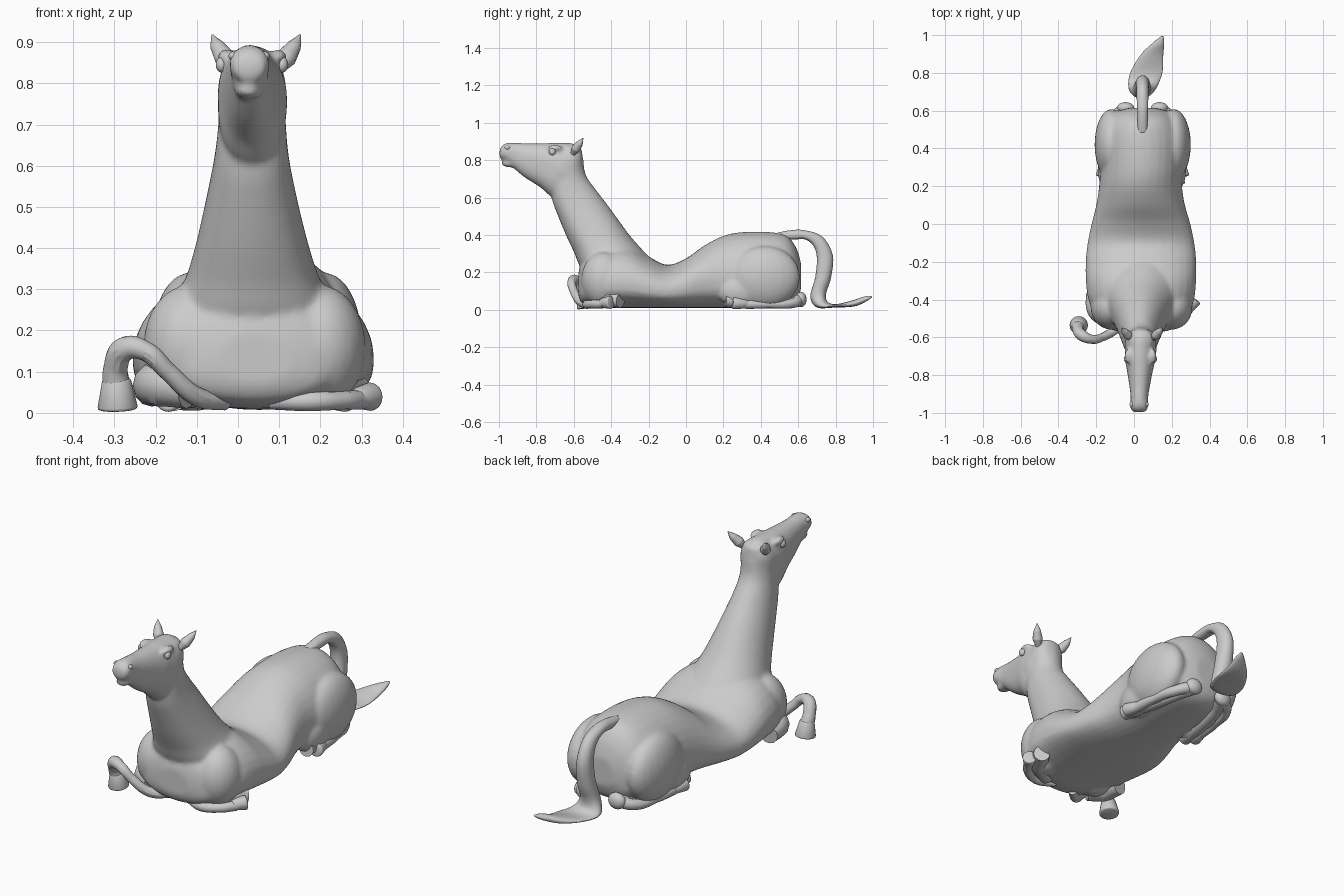
import bpy, bmesh
from math import sin, cos, pi
from mathutils import Vector, Matrix

if "Cube" in bpy.data.objects:
    bpy.data.objects.remove(bpy.data.objects["Cube"])


def finish(name, bm):
    bmesh.ops.recalc_face_normals(bm, faces=bm.faces)
    me = bpy.data.meshes.new(name)
    bm.to_mesh(me)
    bm.free()
    me.shade_smooth()
    ob = bpy.data.objects.new(name, me)
    bpy.context.collection.objects.link(ob)
    return ob


def catmull(rows, steps=5):
    out = []
    for i in range(len(rows) - 1):
        a, b, c, d = (rows[max(0, min(len(rows) - 1, i + k))] for k in (-1, 0, 1, 2))
        for s in range(steps):
            t = s / steps
            out.append([0.5 * (2*q + (r-p)*t + (2*p-5*q+4*r-w)*t*t + (3*q-p-3*r+w)*t**3)
                        for p, q, r, w in zip(a, b, c, d)])
    return out + [list(rows[-1])]


def loft(name, rows, mid=0.5, n=32):
    """rows: x centre, lower y, z, upper y, z, half width; mid = height of widest point"""
    bm = bmesh.new()
    rings = []
    for cx, y1, z1, y2, z2, hw in catmull(rows):
        lo, hi = Vector((cx, y1, z1)), Vector((cx, y2, z2))
        c, ring = lo.lerp(hi, mid), []
        for k in range(n):
            a = 2 * pi * k / n
            s = sin(a)
            v = (hi - c) * s if s > 0 else (lo - c) * abs(s) ** 0.8 * -s ** 0 * -1
            if s <= 0:
                v = (lo - c) * abs(s) ** 0.7
            ring.append(bm.verts.new(c + v + Vector((hw * cos(a), 0, 0))))
        rings.append(ring)
    for r, q in zip(rings, rings[1:]):
        for k in range(n):
            bm.faces.new((r[k], r[(k+1) % n], q[(k+1) % n], q[k]))
    bm.faces.new(rings[0])
    bm.faces.new(rings[-1][::-1])
    return finish(name, bm)


def ellipsoid(name, loc, size):
    bm = bmesh.new()
    bmesh.ops.create_uvsphere(bm, u_segments=24, v_segments=16, radius=1,
                              matrix=Matrix.Translation(loc) @ Matrix.Diagonal((*size, 1)))
    return finish(name, bm)


def tube(name, pts):
    """smooth tube through (x, y, z, radius)"""
    cu = bpy.data.curves.new(name, 'CURVE')
    cu.dimensions = '3D'
    cu.bevel_depth = 1
    cu.bevel_resolution = 4
    cu.use_fill_caps = True
    sp = cu.splines.new('BEZIER')
    sp.bezier_points.add(len(pts) - 1)
    for p, (x, y, z, r) in zip(sp.bezier_points, pts):
        p.co, p.radius = (x, y, z), r
        p.handle_left_type = p.handle_right_type = 'AUTO'
    ob = bpy.data.objects.new(name, cu)
    bpy.context.collection.objects.link(ob)
    bpy.ops.object.select_all(action='DESELECT')
    bpy.context.view_layer.objects.active = ob
    ob.select_set(True)
    bpy.ops.object.convert(target='MESH')
    bpy.ops.object.shade_smooth_by_angle()
    return ob


# torso: chest to rump (y, top, bottom, half width, centre)
torso = [(-.575, .20, .07, .09, .04), (-.55, .27, .03, .18, .04), (-.48, .32, .012, .245, .04),
         (-.40, .35, .01, .28, .038), (-.30, .34, .01, .292, .037), (-.20, .285, .01, .293, .037),
         (-.10, .24, .01, .283, .037), (0, .275, .01, .262, .037), (.10, .345, .01, .235, .035),
         (.20, .395, .01, .22, .035), (.30, .415, .01, .22, .042), (.45, .415, .012, .22, .045),
         (.54, .395, .02, .19, .045), (.59, .33, .05, .145, .045), (.615, .25, .11, .07, .045)]
parts = [loft("body", [(c, y, b, y, t, w) for y, t, b, w, c in torso], mid=.4)]

# neck: throat line and crest line
parts.append(loft("neck", [
    (.037, -.45, .06, -.12, .20, .20), (.037, -.56, .22, -.20, .285, .19),
    (.035, -.60, .31, -.29, .385, .155), (.034, -.638, .39, -.35, .465, .132),
    (.033, -.68, .49, -.415, .555, .110), (.033, -.715, .585, -.48, .64, .092),
    (.034, -.72, .66, -.535, .72, .083), (.035, -.70, .78, -.55, .81, .078),
    (.035, -.66, .87, -.56, .87, .06)]))

# head, tapering to the muzzle
head = [(-.56, .86, .73, .05), (-.60, .888, .66, .078), (-.66, .892, .60, .083), (-.72, .892, .605, .08),
        (-.78, .89, .655, .068), (-.86, .89, .705, .054), (-.92, .894, .755, .046),
        (-.965, .89, .797, .048), (-.99, .87, .805, .038), (-.997, .85, .82, .02)]
parts.append(loft("head", [(.035 + .02 * (y + .6), y, b, y, t, w) for y, t, b, w in head], mid=.6))
parts.append(ellipsoid("lower_lip", (.026, -.94, .782), (.036, .048, .021)))

# muscle masses
for s in (-1, 1):
    parts.append(ellipsoid("haunch", (.046 + s * .165, .42, .175), (.09, .19, .165)))
    parts.append(ellipsoid("stifle", (.042 + s * .175, .29, .10), (.06, .12, .09)))
    parts.append(ellipsoid("shoulder", (.04 + s * .16, -.44, .16), (.11, .12, .15)))
    parts.append(ellipsoid("cheek", (.035 + s * .055, -.66, .755), (.03, .06, .085)))
    parts.append(ellipsoid("brow", (.034 + s * .065, -.70, .865), (.02, .04, .018)))

# fuse everything into one smooth skin
bpy.ops.object.select_all(action='DESELECT')
for p in parts:
    p.select_set(True)
bpy.context.view_layer.objects.active = parts[0]
bpy.ops.object.join()
body = bpy.context.object
rm = body.modifiers.new("fuse", 'REMESH')
rm.mode, rm.voxel_size, rm.use_smooth_shade = 'VOXEL', .009, True
sm = body.modifiers.new("soften", 'SMOOTH')
sm.factor, sm.iterations = .5, 10

# ears, eyes and nostrils
for s in (-1, 1):
    tube("ear", [(.04 + s*.058, -.605, .835, .014), (.042 + s*.075, -.588, .862, .025),
                 (.043 + s*.093, -.568, .89, .018), (.044 + s*.107, -.55, .918, .002)])
    ellipsoid("eye", (.034 + s * .074, -.715, .845), (.014, .018, .019))
    ellipsoid("nostril", (.027 + s * .038, -.955, .866), (.012, .015, .011))

# tail: arched dock, hanging hair, flat tip on the floor
loft("tail", [(.045, .49, .38, .48, .41, .025), (.045, .565, .375, .56, .425, .028),
              (.045, .64, .375, .635, .425, .030), (.045, .685, .335, .73, .39, .032),
              (.045, .70, .27, .785, .29, .036), (.045, .69, .17, .775, .17, .042),
              (.04, .665, .07, .75, .09, .05), (.045, .70, .012, .755, .045, .075),
              (.065, .80, .012, .80, .03, .085), (.095, .90, .018, .89, .05, .06),
              (.13, .965, .045, .95, .07, .03), (.15, .995, .068, .99, .075, .006)])


def hoof(name, top, base, r1, r2):
    top, base = Vector(top), Vector(base)
    d = base - top
    bm = bmesh.new()
    m = Matrix.Translation((top + base) / 2) @ d.to_track_quat('Z', 'Y').to_matrix().to_4x4()
    bmesh.ops.create_cone(bm, cap_ends=True, segments=20, radius1=r1, radius2=r2,
                          depth=d.length, matrix=m)
    ob = finish(name, bm)
    b = ob.modifiers.new("round", 'BEVEL')
    b.width, b.segments = .008, 2


# front leg stretched out sideways with a raised pastern
tube("front_leg_right", [(-.03, -.50, .028, .022), (-.10, -.56, .04, .024), (-.17, -.60, .10, .022),
                         (-.225, -.61, .15, .024), (-.275, -.59, .155, .03), (-.297, -.56, .11, .03),
                         (-.295, -.54, .06, .035)])
hoof("front_hoof_right", (-.295, -.545, .085), (-.292, -.535, .008), .034, .05)
tube("forearm_right", [(-.12, -.50, .06, .05), (-.19, -.46, .07, .055), (-.21, -.36, .06, .045)])

# front leg folded flat under the chest
tube("front_leg_left", [(.08, -.50, .028, .02), (.17, -.53, .028, .024), (.25, -.50, .03, .022),
                        (.30, -.44, .032, .024)])
hoof("front_hoof_left", (.285, -.455, .035), (.325, -.40, .04), .024, .036)
tube("forearm_left", [(.13, -.50, .05, .045), (.22, -.45, .06, .05), (.29, -.35, .05, .04)])

# hind legs folded under the haunches
for s, side in ((-1, "right"), (1, "left")):
    c = .045
    tube("hind_shank_" + side, [(c + s*.19, .21, .05, .036), (c + s*.16, .38, .04, .034),
                                (c + s*.12, .54, .04, .03), (c + s*.09, .605, .05, .034)])
    tube("hind_cannon_" + side, [(c + s*.09, .61, .055, .032), (c + s*.15, .57, .035, .026),
                                 (c + s*.19, .44, .03, .022), (c + s*.20, .32, .03, .026)])
    hoof("hind_hoof_" + side, (c + s*.20, .33, .032), (c + s*.215, .25, .036), .024, .034)
    ellipsoid("hock_" + side, (c + s*.09, .615, .055), (.045, .03, .04))
